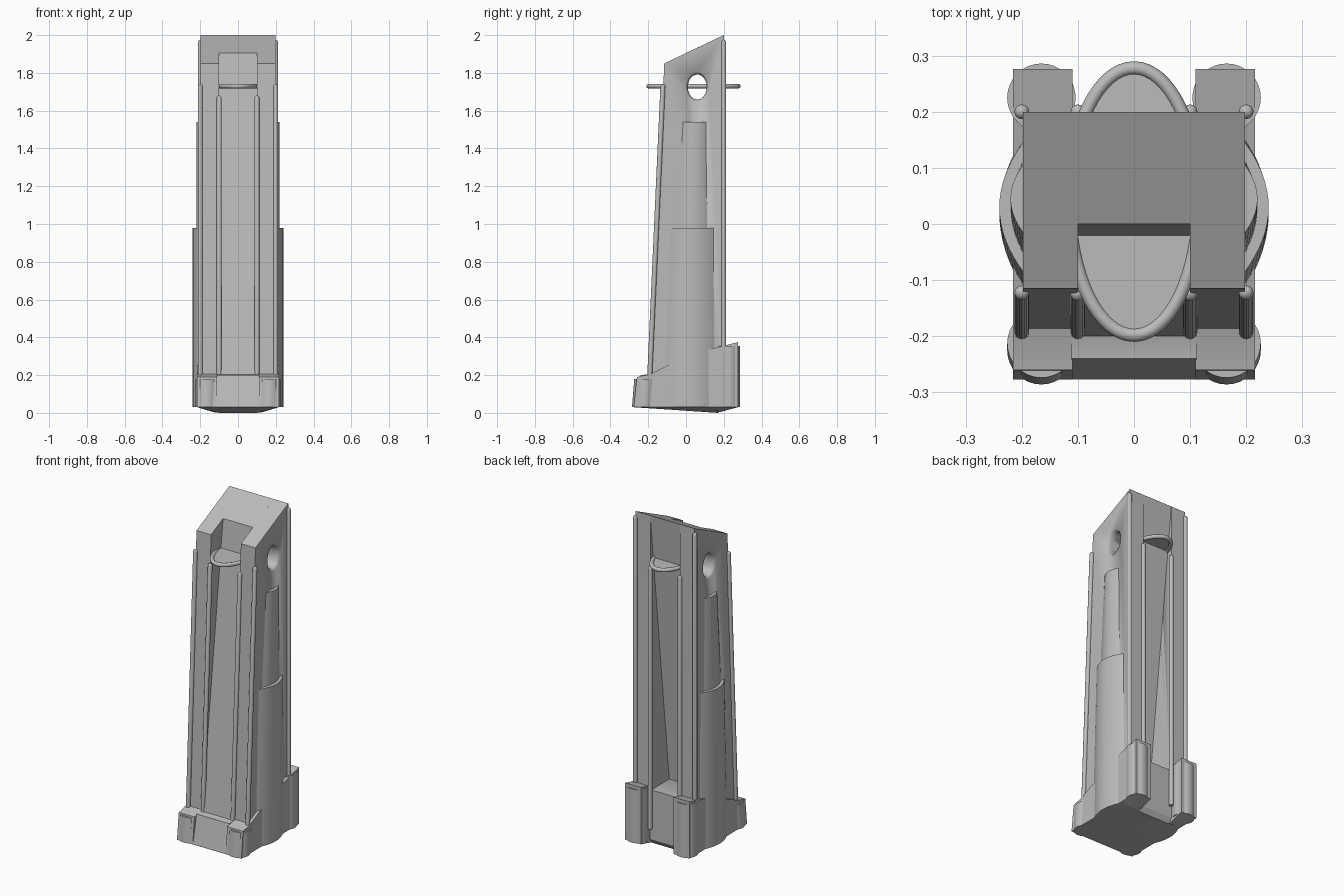
import bpy, bmesh, math
from mathutils import Vector

cube = bpy.data.objects.get("Cube")
if cube:
    bpy.data.objects.remove(cube, do_unlink=True)

grey = bpy.data.materials.new("plain grey")
grey.use_nodes = True
grey.diffuse_color = (0.5, 0.5, 0.5, 1)
grey.node_tree.nodes["Principled BSDF"].inputs["Base Color"].default_value = (0.5, 0.5, 0.5, 1)


def finish(name, bm):
    bmesh.ops.recalc_face_normals(bm, faces=bm.faces)
    mesh = bpy.data.meshes.new(name)
    bm.to_mesh(mesh)
    bm.free()
    mesh.materials.append(grey)
    ob = bpy.data.objects.new(name, mesh)
    bpy.context.collection.objects.link(ob)
    bpy.ops.object.select_all(action='DESELECT')
    bpy.context.view_layer.objects.active = ob
    ob.select_set(True)
    bpy.ops.object.shade_smooth_by_angle(angle=math.radians(35))
    return ob


def loft(name, rings):
    """Skin equal-length rings of points and cap both ends."""
    bm = bmesh.new()
    loops = [[bm.verts.new(p) for p in ring] for ring in rings]
    n = len(loops[0])
    for a, b in zip(loops, loops[1:]):
        for i in range(n):
            j = (i + 1) % n
            bm.faces.new((a[i], a[j], b[j], b[i]))
    bm.faces.new(loops[0])
    bm.faces.new(loops[-1])
    return finish(name, bm)


def slab(name, x0, x1, profile):
    """Extrude a (y, z) profile across x."""
    return loft(name, [[(x, y, z) for y, z in profile] for x in (x0, x1)])


def hull(name, points):
    bm = bmesh.new()
    for p in points:
        bm.verts.new(p)
    bmesh.ops.convex_hull(bm, input=bm.verts)
    return finish(name, bm)


def circle(n, r1, r2):
    return [(r1 * math.cos(math.tau * i / n), r2 * math.sin(math.tau * i / n)) for i in range(n)]


def rod(name, start, end, r=0.013):
    """Round bar with a domed top."""
    a, b = Vector(start), Vector(end)
    up = (b - a).normalized()
    levels = [(a, r), (b - up * r, r)]
    levels += [(b - up * r * (1 - math.sin(t)), r * math.cos(t)) for t in (0.5, 1.0, 1.45)]
    loft(name, [[c + Vector((x, y, 0)) for x, y in circle(16, s, s)] for c, s in levels])


def bulge(name, side, sections):
    """Bowed side panel; each section is z, centre y, half width, outer x."""
    rings = []
    for z, cy, half, xo in sections:
        ring = [(side * 0.17, cy - half, z)]
        for i in range(17):
            t = i / 8 - 1
            ring.append((side * (0.194 + (xo - 0.194) * (1 - t * t)), cy + half * t, z))
        ring.append((side * 0.17, cy + half, z))
        rings.append(ring)
    loft(name, rings)


# Leaning core between the two side walls
core = slab("core", -0.101, 0.101,
            [(-0.2, 0.2), (0, 1.905), (0.2, 2.0), (0.02, 0.35), (0, 0.2)])
walls = []

for side, word in ((1, "left"), (-1, "right")):
    # Tapered side walls with sloping top
    walls.append(slab(word + "_wall", side * 0.1, side * 0.198,
                      [(-0.19, 0.15), (-0.115, 1.85), (0.2, 2.0), (0.2, 0.15)]))
    # Two-step bowed side panels
    bulge(word + "_lower_panel", side, [(0.03, 0.02, 0.14, 0.24), (0.98, 0.03, 0.12, 0.24)])
    bulge(word + "_upper_panel", side, [(0.95, 0.03, 0.09, 0.22), (1.54, 0.045, 0.065, 0.22)])
    # Rods along front and back edges
    rod(word + "_front_outer_rod", (side * 0.2, -0.193, 0.18), (side * 0.2, -0.122, 1.74))
    rod(word + "_front_inner_rod", (side * 0.1, -0.193, 0.18), (side * 0.1, -0.124, 1.68))
    rod(word + "_back_outer_rod", (side * 0.2, 0.2, 0.3), (side * 0.2, 0.2, 1.975))
    rod(word + "_back_inner_rod", (side * 0.1, 0.2, 0.1), (side * 0.1, 0.2, 1.69))
    # Base cheeks and back lugs
    slab(word + "_base_cheek", side * 0.11, side * 0.216,
         [(-0.277, 0.03), (-0.26, 0.19), (-0.19, 0.205), (-0.1, 0.25), (0.12, 0.26), (0.12, 0.03)])
    slab(word + "_back_lug", side * 0.11, side * 0.216,
         [(0.119, 0.03), (0.119, 0.335), (0.276, 0.375), (0.276, 0.03)])
    # Round corner posts
    for name, y, lean, top in (("front", -0.225, 0.012, 0.18), ("back", 0.225, 0, 0.355)):
        loft(f"{word}_{name}_post",
             [[(side * 0.165 + px, y + py + s, z) for px, py in circle(32, 0.061, 0.061)]
              for z, s in ((0.03, 0), (top, lean))])
    # Underside of each lug
    hull(word + "_lug_underside",
         [(side * x, y, 0.03) for x in (0.11, 0.216) for y in (0.15, 0.276)]
         + [(side * 0.11, 0.17, 0.002), (side * 0.13, 0.17, 0.004)])

# Base middle with recessed front face
slab("base_middle", -0.111, 0.111,
     [(-0.275, 0.03), (-0.24, 0.2), (-0.19, 0.205), (0.0, 0.33), (0.19, 0.33), (0.19, 0.03)])
hull("underside", [(x, y, 0.03) for x in (-0.216, 0.216) for y in (-0.277, 0.19)]
     + [(-0.1, 0.17, 0), (0.1, 0.17, 0)])

# Flared oval hole through the upper sides
flare = [(0.215, 1.5), (0.198, 1.22), (0.188, 1.08), (0.17, 1.0)]
stations = [(-x, s) for x, s in flare] + [(x, s) for x, s in reversed(flare)]
cutter = loft("hole_cutter", [[(x, 0.06 + y * s, 1.725 + z * s) for y, z in circle(40, 0.05, 0.066)]
                              for x, s in stations])
cutter.hide_render = True
for ob in [core] + walls:
    mod = ob.modifiers.new("hole", 'BOOLEAN')
    mod.object = cutter
    mod.operation = 'DIFFERENCE'
    mod.solver = 'EXACT'
    bpy.context.view_layer.objects.active = ob
    bpy.ops.object.modifier_apply(modifier=mod.name)
bpy.data.objects.remove(cutter, do_unlink=True)

# Oval plate with a round rim
loft("oval_plate", [[(x, y + 0.04, z) for x, y in circle(64, 0.115, 0.238)] for z in (1.726, 1.734)])
bm = bmesh.new()
rim = []
for i in range(64):
    a = math.tau * i / 64
    out = Vector((math.cos(a) / 0.115, math.sin(a) / 0.238, 0)).normalized()
    c = Vector((0.115 * math.cos(a), 0.04 + 0.238 * math.sin(a), 1.73))
    rim.append([bm.verts.new(c + out * u + Vector((0, 0, v))) for u, v in circle(12, 0.012, 0.012)])
for i in range(64):
    a, b = rim[i], rim[(i + 1) % 64]
    for k in range(12):
        m = (k + 1) % 12
        bm.faces.new((a[k], a[m], b[m], b[k]))
finish("oval_rim", bm)
